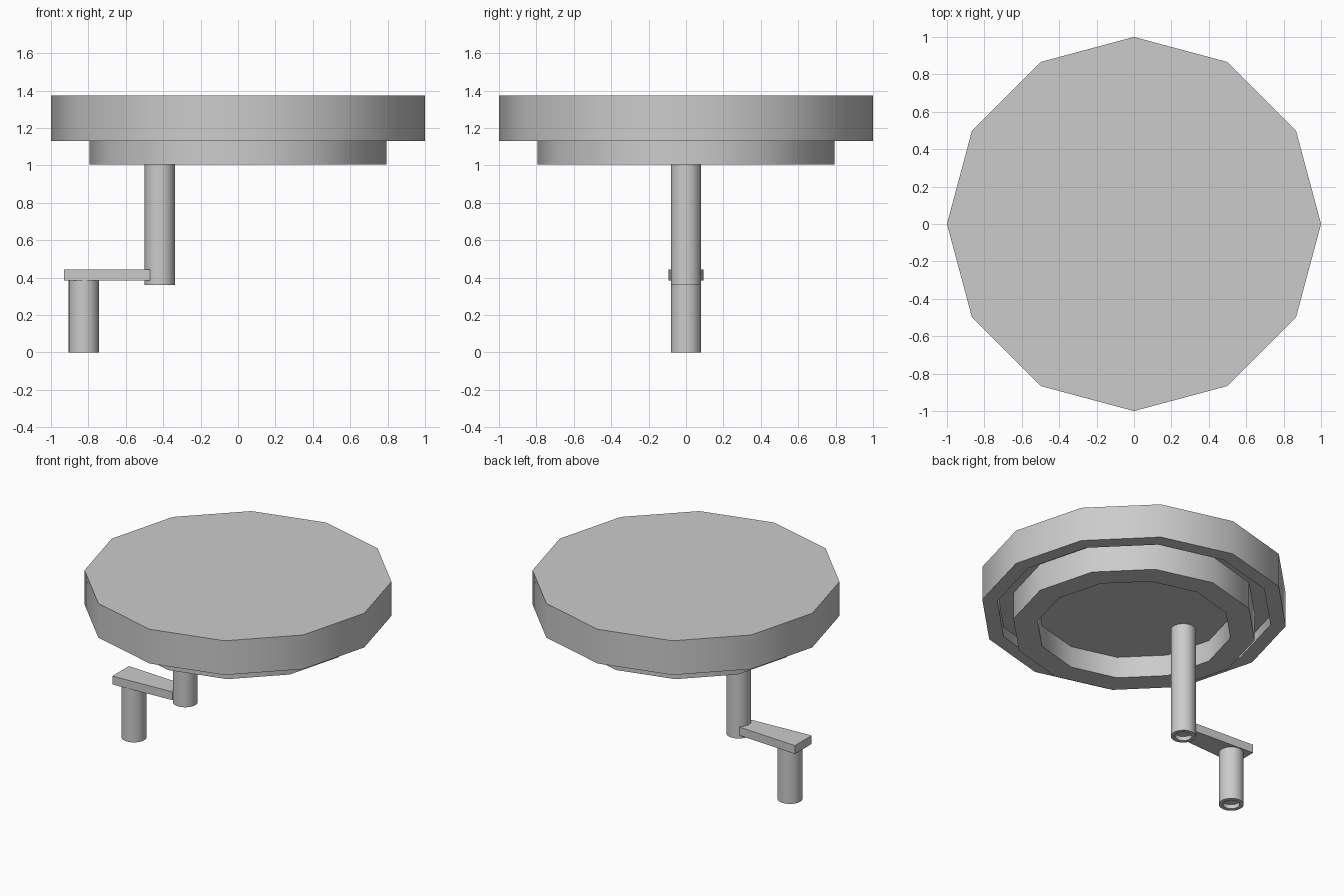
import bpy, bmesh
from math import cos, sin, tau, radians

if "Cube" in bpy.data.objects:
    bpy.data.objects.remove(bpy.data.objects["Cube"])


def finish(name, bm):
    bmesh.ops.recalc_face_normals(bm, faces=bm.faces)
    mesh = bpy.data.meshes.new(name)
    bm.to_mesh(mesh)
    bm.free()
    obj = bpy.data.objects.new(name, mesh)
    bpy.context.collection.objects.link(obj)
    bpy.ops.object.select_all(action='DESELECT')
    obj.select_set(True)
    bpy.context.view_layer.objects.active = obj
    bpy.ops.object.shade_smooth_by_angle(angle=radians(40))
    return obj


def cup(name, x, sides, r_out, r_in, bottom, floor, top):
    """Upside-down cup: closed on top, recessed from below up to floor."""
    bm = bmesh.new()
    rings = []
    for r, z in ((r_out, top), (r_out, bottom), (r_in, bottom), (r_in, floor)):
        rings.append([bm.verts.new((x + r * cos(tau * i / sides),
                                    r * sin(tau * i / sides), z))
                      for i in range(sides)])
    for a, b in zip(rings, rings[1:]):
        for i in range(sides):
            j = (i + 1) % sides
            bm.faces.new((a[i], a[j], b[j], b[i]))
    bm.faces.new(rings[0])
    bm.faces.new(rings[-1])
    return finish(name, bm)


# Twelve-sided cap and the smaller collar nested under it
cup("top_cap", 0, 12, 1.0, 0.9, 1.13, 1.2, 1.375)
cup("lower_collar", 0, 12, 0.795, 0.635, 1.005, 1.158, 1.2)

# Upper post and lower grip, each with a recessed lower end
cup("upper_post", -0.418, 32, 0.081, 0.055, 0.36, 0.39, 1.17)
cup("lower_grip", -0.824, 32, 0.081, 0.055, 0.0, 0.03, 0.4)

# Tapered crank arm joining the two posts
bm = bmesh.new()
outline = ((-0.93, -0.094), (-0.47, -0.068), (-0.47, 0.068), (-0.93, 0.094))
base = bm.faces.new([bm.verts.new((x, y, 0.385)) for x, y in outline])
side = bmesh.ops.extrude_face_region(bm, geom=[base])
bmesh.ops.translate(bm, vec=(0, 0, 0.06),
                    verts=[g for g in side["geom"] if isinstance(g, bmesh.types.BMVert)])
finish("crank_arm", bm)
